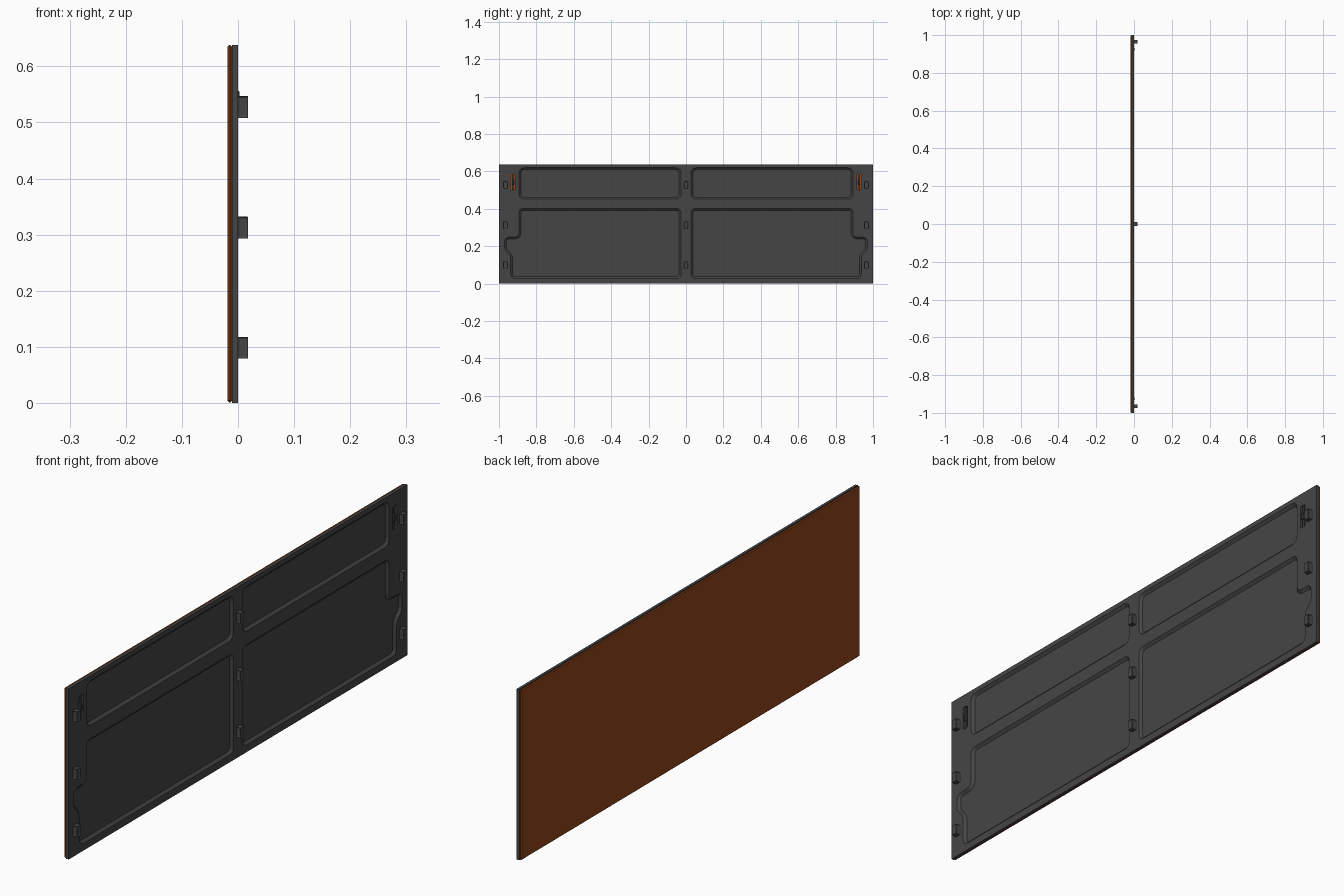
import bpy, bmesh
from mathutils import Vector

if "Cube" in bpy.data.objects:
    bpy.data.objects.remove(bpy.data.objects["Cube"])

H = 0.638          # panel height
SEAM = -0.011      # plane where the outer skin meets the inner liner


def material(name, rgb):
    m = bpy.data.materials.new(name)
    m.diffuse_color = (*rgb, 1)
    m.use_nodes = True
    m.node_tree.nodes["Principled BSDF"].inputs["Base Color"].default_value = m.diffuse_color
    return m


ORANGE = material("painted_orange", (0.30, 0.06, 0.01))
DARK = material("dark_grey", (0.06, 0.06, 0.06))


def add_object(name, bm, mat, bevel=0, segments=1):
    me = bpy.data.meshes.new(name)
    bm.to_mesh(me)
    bm.free()
    me.materials.append(mat)
    ob = bpy.data.objects.new(name, me)
    bpy.context.collection.objects.link(ob)
    if bevel:
        mod = ob.modifiers.new("edge_bevel", 'BEVEL')
        mod.width, mod.segments, mod.limit_method = bevel, segments, 'ANGLE'
    return ob


def box(lo, hi):
    bm = bmesh.new()
    bmesh.ops.create_cube(bm, size=1)
    for v in bm.verts:
        v.co = Vector([(a + b) / 2 + c * (b - a) for a, b, c in zip(lo, hi, v.co)])
    return bm


def rounded(corners, r, n=3):
    """Round each corner of a (y, z) outline."""
    pts = [Vector(c) for c in corners]
    out = []
    for i, p in enumerate(pts):
        a, b = pts[i - 1] - p, pts[(i + 1) % len(pts)] - p
        rr = min(r, a.length * 0.4, b.length * 0.4)
        s, e = p + a.normalized() * rr, p + b.normalized() * rr
        for k in range(n + 1):
            t = k / n
            out.append(s * (1 - t) ** 2 + p * (2 * t * (1 - t)) + e * t * t)
    return out


def rect(y0, y1, z0, z1):
    return [(y0, z0), (y1, z0), (y1, z1), (y0, z1)]


def both_sides(outline):
    return [outline, [Vector((-p.x, p.y)) for p in reversed(outline)]]


# Outer painted skin
add_object("outer_skin", box((-0.019, -1, 0.001), (SEAM, 1, H)), ORANGE, 0.003)

# Inner liner: flat sheet with recessed pockets and latch slots
upper = rounded(rect(0.027, 0.893, 0.452, 0.62), 0.028)
lower = rounded([(0.027, 0.027), (0.937, 0.027), (0.937, 0.15), (0.97, 0.18),
                 (0.97, 0.249), (0.893, 0.249), (0.893, 0.402), (0.027, 0.402)], 0.024)
slot = rounded(rect(0.913, 0.938, 0.498, 0.587), 0.008)

bm = bmesh.new()


def loop(outline):
    vs = [bm.verts.new((0, p[0], p[1])) for p in outline]
    return vs, [bm.edges.new((vs[i - 1], vs[i])) for i in range(len(vs))]


rim = loop(rect(-1, 1, 0, H))
pockets = [loop(o) for o in both_sides(upper) + both_sides(lower)]
slots = [loop(o) for o in both_sides(slot)]
all_edges = [e for l in [rim] + pockets + slots for e in l[1]]
bmesh.ops.triangle_fill(bm, edges=all_edges, use_beauty=True, normal=(1, 0, 0))
floors = [bm.faces.new(vs) for vs, _ in pockets]
for f in bm.faces:
    f.normal_update()
    if f.normal.x < 0:
        f.normal_flip()
for f in floors:
    bmesh.ops.inset_region(bm, faces=[f], thickness=0.010, depth=0,
                           use_even_offset=True, use_boundary=True)
    for v in f.verts:
        v.co.x = -0.009
for _, edges in [rim] + slots:
    ext = bmesh.ops.extrude_edge_only(bm, edges=edges)
    for g in ext["geom"]:
        if isinstance(g, bmesh.types.BMVert):
            g.co.x = SEAM
bmesh.ops.recalc_face_normals(bm, faces=bm.faces)
if sum(f.normal.x * f.calc_area() for f in bm.faces) < 0:
    bmesh.ops.reverse_faces(bm, faces=bm.faces)
add_object("inner_liner", bm, DARK)

# Latch bars standing in the slots, with a small grip
for side, y in (("left", -0.9255), ("right", 0.9255)):
    add_object("latch_bar_" + side, box((SEAM, y - 0.004, 0.50), (-0.002, y + 0.004, 0.585)), DARK)
    add_object("latch_grip_" + side, box((SEAM, y - 0.006, 0.53), (0.003, y + 0.006, 0.556)),
               DARK, 0.002)


# Mounting clips: bevelled blocks with hollowed sides and face
def clip(name, y, z):
    bm = box((-0.001, y - 0.011, z - 0.019), (0.0185, y + 0.011, z + 0.020))
    bm.normal_update()
    for f in [f for f in bm.faces if abs(f.normal.y) > 0.9 or f.normal.x > 0.9]:
        bmesh.ops.inset_region(bm, faces=[f], thickness=0.005, depth=0)
        shift = f.normal * -0.003
        for v in f.verts:
            v.co += shift
    add_object(name, bm, DARK, 0.0015, 2)


for col, y in (("left", -0.965), ("middle", 0), ("right", 0.965)):
    for row, z in (("bottom", 0.098), ("centre", 0.312), ("top", 0.527)):
        clip(f"clip_{col}_{row}", y, z)
